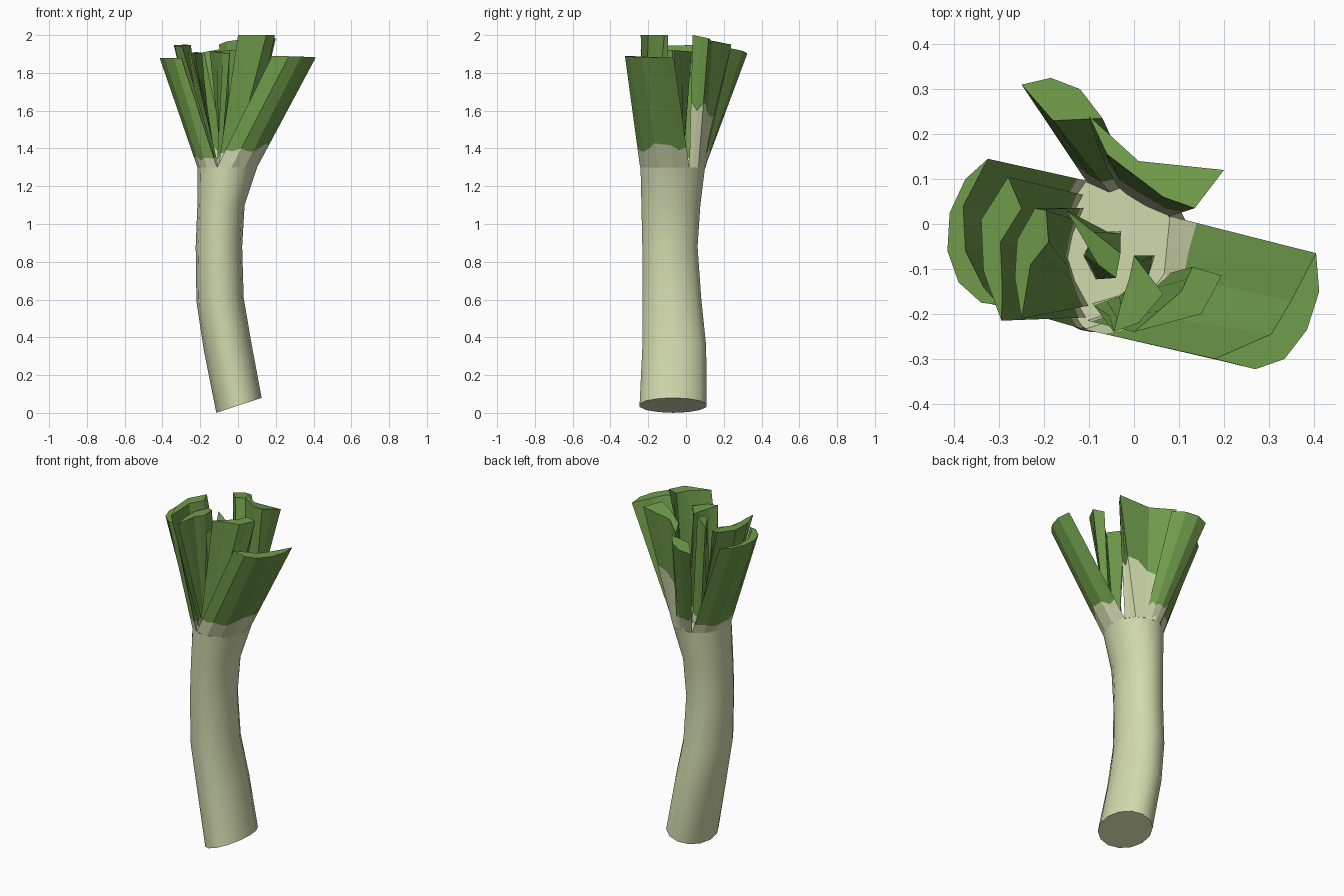
import bpy, bmesh, math, random
from mathutils import Vector

if "Cube" in bpy.data.objects:
    bpy.data.objects.remove(bpy.data.objects["Cube"])

random.seed(4)


def material(name, rgb):
    m = bpy.data.materials.new(name)
    m.diffuse_color = (*rgb, 1)
    m.use_nodes = True
    m.node_tree.nodes["Principled BSDF"].inputs["Base Color"].default_value = m.diffuse_color
    return m


PALE = material("pale stalk", (0.64, 0.70, 0.42))
GREEN = material("leaf green", (0.16, 0.33, 0.07))
RIM_Z = 1.3


def loft(name, rings, colour_rule):
    """Skin closed rings of points, with capped ends."""
    bm = bmesh.new()
    rows = [[bm.verts.new(p) for p in r] for r in rings]
    n = len(rows[0])
    for k in range(len(rows) - 1):
        for i in range(n):
            j = (i + 1) % n
            f = bm.faces.new((rows[k][i], rows[k][j], rows[k + 1][j], rows[k + 1][i]))
            f.material_index = colour_rule(k)
    bm.faces.new(rows[0][::-1]).material_index = colour_rule(0)
    bm.faces.new(rows[-1]).material_index = colour_rule(len(rows) - 2)
    bmesh.ops.recalc_face_normals(bm, faces=bm.faces)
    me = bpy.data.meshes.new(name)
    bm.to_mesh(me)
    bm.free()
    me.materials.append(PALE)
    me.materials.append(GREEN)
    ob = bpy.data.objects.new(name, me)
    bpy.context.collection.objects.link(ob)
    return ob


# Stalk: bent tube, each ring is centre x, y, z, radius x, y, tilt
STALK = [(0.005, -0.068, 0.04, 0.12, 0.182, 0.33),
         (-0.055, -0.062, 0.35, 0.125, 0.173, 0.2),
         (-0.095, -0.075, 0.6, 0.125, 0.16, 0.08),
         (-0.101, -0.085, 0.88, 0.123, 0.15, 0),
         (-0.09, -0.08, 1.1, 0.125, 0.16, 0),
         (-0.057, -0.07, RIM_Z, 0.158, 0.175, 0)]
rings = []
for cx, cy, z, rx, ry, tilt in STALK:
    ring = []
    for i in range(14):
        a = 2 * math.pi * i / 14
        dx = rx * math.cos(a)
        ring.append((cx + dx, cy + ry * math.sin(a), z + tilt * dx))
    rings.append(ring)
stalk = loft("stalk", rings, lambda k: 0)
bpy.context.view_layer.objects.active = stalk
stalk.select_set(True)
bpy.ops.object.shade_smooth_by_angle(angle=math.radians(50))


def rim(deg, s):
    a = math.radians(deg)
    return Vector((-0.057 + 0.158 * s * math.cos(a), -0.07 + 0.175 * s * math.sin(a), RIM_Z))


def leaf(name, a0, a1, scale, outer, inner, z0, z1, pale):
    """Straight crescent leaf from an arc of the rim to a cut tip."""
    base, tip = [], []
    n, m = len(outer), len(inner)
    for i, (x, y) in enumerate(outer):
        t = i / (n - 1)
        base.append(rim(a0 + (a1 - a0) * t, scale))
        tip.append(Vector((x, y, z0 + (z1 - z0) * t)))
    for i in reversed(range(m)):
        t = (i + 1) / (m + 1)
        base.append(rim(a0 + (a1 - a0) * t, scale * 0.82))
        tip.append(Vector((*inner[i], z0 + (z1 - z0) * t)))

    def densify(r):
        out = []
        for p, q in zip(r, r[1:] + r[:1]):
            out += [p, (p + q) / 2]
        return out
    base, tip = densify(base), densify(tip)
    # ragged line between pale base and green blade
    mid = [b.lerp(t, pale * random.uniform(0.75, 1.25)) for b, t in zip(base, tip)]
    loft(name, [base, mid, tip], lambda k: k)


# Outer leaves, wrapping the rim with notches between them
leaf("right_leaf", -110, 30, 1.0,
     [(0.18, -0.30), (0.27, -0.323), (0.335, -0.30), (0.385, -0.235), (0.412, -0.15), (0.405, -0.065)],
     [(0.305, -0.245), (0.35, -0.17)], 1.89, 1.88, 0.18)
leaf("left_leaf", 108, 250, 1.0,
     [(-0.325, 0.145), (-0.375, 0.10), (-0.41, 0.025), (-0.415, -0.06), (-0.39, -0.13), (-0.34, -0.175), (-0.30, -0.18)],
     [(-0.38, 0.04), (-0.375, -0.06), (-0.335, -0.14)], 1.88, 1.88, 0.08)
leaf("back_right_leaf", 30, 92, 1.0,
     [(0.135, 0.035), (0.20, 0.12), (0.01, 0.14), (-0.10, 0.24)],
     [(0.065, 0.06), (-0.06, 0.155)], 2.0, 1.95, 0.42)
leaf("back_leaf", 70, 108, 0.98,
     [(-0.07, 0.235), (-0.12, 0.30), (-0.185, 0.325), (-0.25, 0.31)],
     [(-0.18, 0.23)], 1.93, 1.89, 0.15)

# Inner leaves, nested inside
leaf("left_middle_leaf", 115, 248, 0.85,
     [(-0.28, 0.105), (-0.34, 0.01), (-0.335, -0.105), (-0.295, -0.215)],
     [(-0.25, 0.035), (-0.297, -0.04), (-0.293, -0.15)], 1.95, 1.94, 0.07)
leaf("left_inner_leaf", 120, 246, 0.7,
     [(-0.22, 0.035), (-0.26, -0.035), (-0.265, -0.12), (-0.25, -0.21)],
     [(-0.195, 0.03), (-0.19, -0.04), (-0.23, -0.09)], 1.91, 1.9, 0.07)
leaf("front_leaf", -110, -15, 0.88,
     [(0.0, -0.24), (0.15, -0.20), (0.195, -0.115), (0.13, -0.095)],
     [(0.105, -0.15)], 2.0, 2.0, 0.1)
leaf("front_inner_leaf", -110, 0, 0.65,
     [(-0.045, -0.24), (0.01, -0.22), (0.065, -0.155), (0.0, -0.07)],
     [(-0.03, -0.18), (-0.01, -0.12)], 1.92, 1.92, 0.08)
leaf("centre_leaf", 60, 240, 0.35,
     [(-0.03, -0.065), (-0.15, 0.03), (-0.08, -0.09), (-0.04, -0.12)],
     [], 1.92, 1.9, 0.08)
